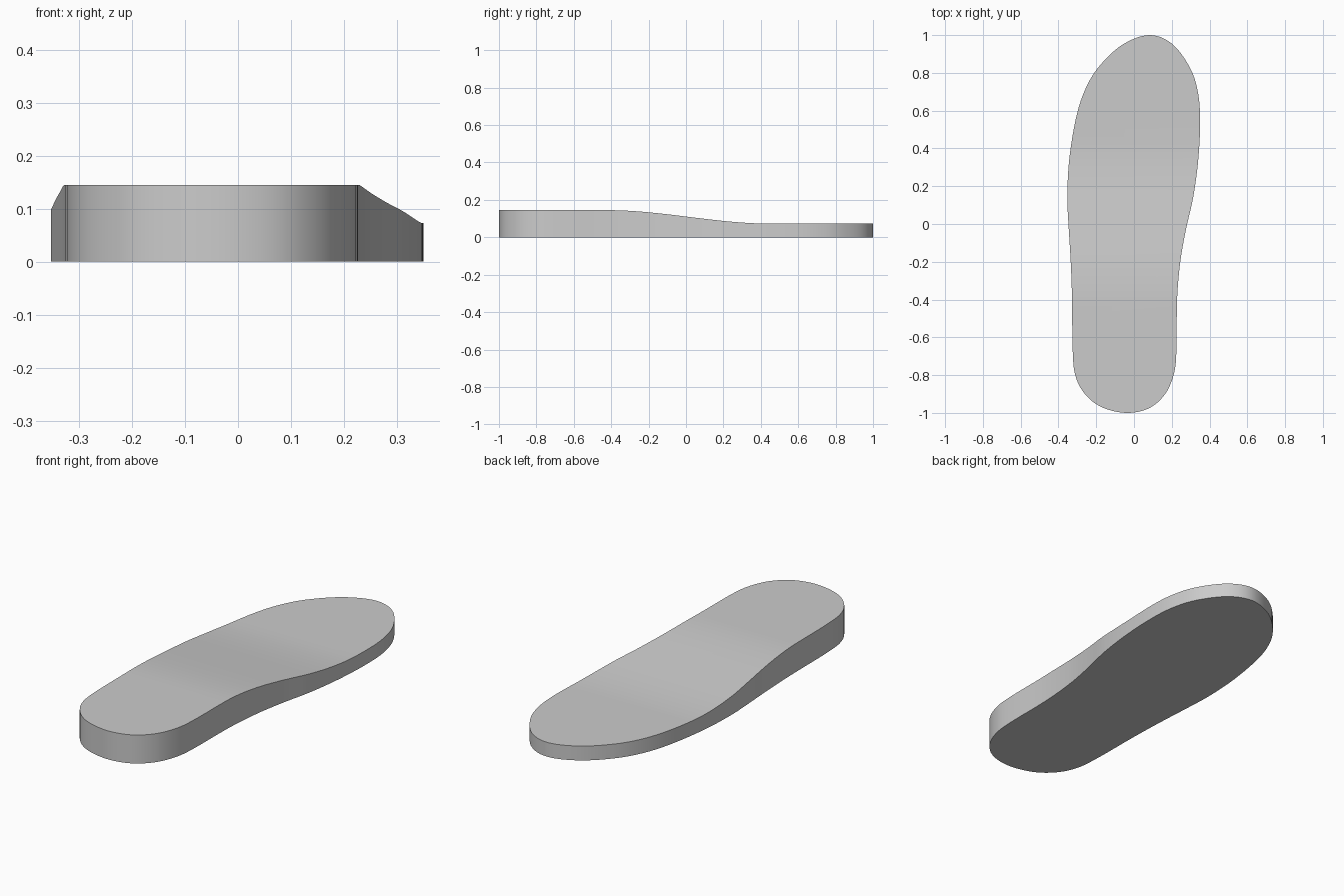
import bpy, bmesh, math
from mathutils import Vector

cube = bpy.data.objects.get("Cube")
if cube:
    bpy.data.objects.remove(cube, do_unlink=True)

HEEL_Z, TOE_Z = 0.145, 0.073
RAMP_START, RAMP_END = -0.42, 0.45

# Sole outline, clockwise from the toe tip
OUTLINE = [(0.08, 1), (0.2, 0.955), (0.295, 0.83), (0.338, 0.7), (0.35, 0.55),
           (0.341, 0.35), (0.315, 0.15), (0.275, -0.03), (0.245, -0.2),
           (0.228, -0.4), (0.225, -0.66), (0.212, -0.79), (0.165, -0.9),
           (0.08, -0.975), (-0.04, -1), (-0.17, -0.97), (-0.26, -0.9),
           (-0.311, -0.8), (-0.325, -0.66), (-0.328, -0.4), (-0.335, -0.2),
           (-0.347, 0), (-0.353, 0.15), (-0.342, 0.35), (-0.305, 0.57),
           (-0.255, 0.72), (-0.18, 0.84), (-0.06, 0.95)]


def smooth_loop(points, steps):
    """Closed Catmull-Rom curve through the points."""
    pts = [Vector(p) for p in points]
    n = len(pts)
    result = []
    for i in range(n):
        a, b, c, d = (pts[(i + k) % n] for k in (-1, 0, 1, 2))
        for s in range(steps):
            t = s / steps
            result.append(0.5 * (2 * b + (c - a) * t
                                 + (2 * a - 5 * b + 4 * c - d) * t ** 2
                                 + (3 * b - a - 3 * c + d) * t ** 3))
    return result


def top_height(y):
    """Raised heel easing down to a thin forefoot."""
    t = min(max((y - RAMP_START) / (RAMP_END - RAMP_START), 0), 1)
    return HEEL_Z + (TOE_Z - HEEL_Z) * t * t * (3 - 2 * t)


# Flat outline face, cut into strips along the ramp
bm = bmesh.new()
bm.faces.new([bm.verts.new((p.x, p.y, 0)) for p in smooth_loop(OUTLINE, 6)])
STRIPS = 24
for i in range(STRIPS + 1):
    y = RAMP_START + (RAMP_END - RAMP_START) * i / STRIPS
    bmesh.ops.bisect_plane(bm, geom=bm.verts[:] + bm.edges[:] + bm.faces[:],
                           dist=0.0001, plane_co=(0, y, 0), plane_no=(0, 1, 0))

# Extrude to a solid and shape the top
extruded = bmesh.ops.extrude_face_region(bm, geom=bm.faces[:], use_keep_orig=True)
for v in extruded["geom"]:
    if isinstance(v, bmesh.types.BMVert):
        v.co.z = top_height(v.co.y)
bmesh.ops.recalc_face_normals(bm, faces=bm.faces[:])

mesh = bpy.data.meshes.new("shoe_sole")
bm.to_mesh(mesh)
bm.free()
sole = bpy.data.objects.new("shoe_sole", mesh)
bpy.context.collection.objects.link(sole)

# Plain grey material
grey = bpy.data.materials.new("plain_grey")
grey.use_nodes = True
color = (0.6, 0.6, 0.6, 1)
grey.diffuse_color = color
grey.node_tree.nodes["Principled BSDF"].inputs["Base Color"].default_value = color
mesh.materials.append(grey)

# Smooth walls and ramp with crisp rims
bpy.ops.object.select_all(action="DESELECT")
sole.select_set(True)
bpy.context.view_layer.objects.active = sole
bpy.ops.object.shade_smooth_by_angle(angle=math.radians(30))
